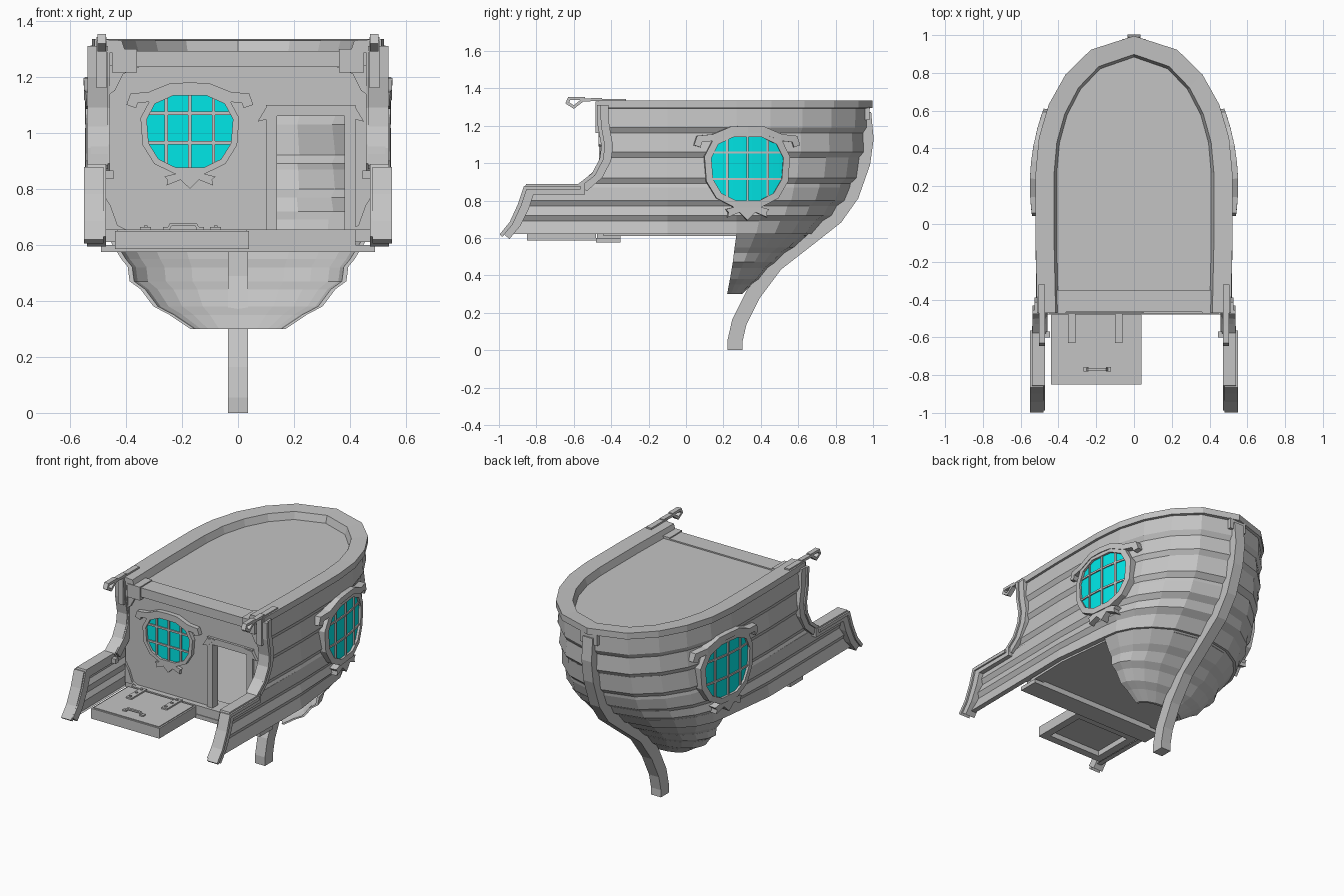
import bpy, bmesh, math
from mathutils import Matrix, Vector

if "Cube" in bpy.data.objects:
    bpy.data.objects.remove(bpy.data.objects["Cube"], do_unlink=True)


def material(name, rgb):
    m = bpy.data.materials.new(name)
    m.use_nodes = True
    m.diffuse_color = (*rgb, 1)
    m.node_tree.nodes["Principled BSDF"].inputs["Base Color"].default_value = (*rgb, 1)
    return m


GREY = material("timber grey", (0.55, 0.55, 0.55))
CYAN = material("cyan glass", (0.0, 0.8, 0.8))
FRONT = Matrix.Identity(4)
SIDE = Matrix.Rotation(math.pi / 2, 4, "Z")


def build(name, verts, faces, mat=GREY, m=FRONT):
    bm = bmesh.new()
    vs = [bm.verts.new(m @ Vector(v)) for v in verts]
    for f in faces:
        bm.faces.new([vs[i] for i in f])
    bmesh.ops.recalc_face_normals(bm, faces=bm.faces)
    mesh = bpy.data.meshes.new(name)
    bm.to_mesh(mesh)
    bm.free()
    mesh.materials.append(mat)
    ob = bpy.data.objects.new(name, mesh)
    bpy.context.scene.collection.objects.link(ob)
    return ob


def loft(name, sections, mat=GREY, m=FRONT, closed=False):
    """Skin a row of equal cross-sections."""
    n, k = len(sections), len(sections[0])
    verts = [p for s in sections for p in s]
    faces = []
    for i in range(n if closed else n - 1):
        j = (i + 1) % n
        for a in range(k):
            b = (a + 1) % k
            faces.append((i * k + a, i * k + b, j * k + b, j * k + a))
    if not closed:
        faces += [tuple(range(k)), tuple(range((n - 1) * k, n * k))]
    return build(name, verts, faces, mat, m)


def plate(name, pts, d0, d1, m=FRONT):
    """Extrude an outline (across, up) from depth d0 out to d1."""
    return loft(name, [[(u, -d, v) for u, v in pts] for d in (d0, d1)], GREY, m)


def box(name, x, y, z, m=FRONT):
    return plate(name, [(x[0], z[0]), (x[1], z[0]), (x[1], z[1]), (x[0], z[1])],
                 -y[0], -y[1], m)


def sweep(name, path, half, d0, d1, m=FRONT, closed=False):
    """Mitred strip along a path (across, up), from depth d0 to d1."""
    pts = [Vector(p) for p in path]
    n, secs = len(pts), []
    for i, p in enumerate(pts):
        a = (p - pts[i - 1]).normalized() if i or closed else None
        b = (pts[(i + 1) % n] - p).normalized() if i < n - 1 or closed else None
        a, b = a or b, b or a
        t = (a + b).normalized()
        o = Vector((-t.y, t.x)) * half / max(t.dot(a), 0.5)
        q, r = p + o, p - o
        secs.append([(q.x, -d0, q.y), (q.x, -d1, q.y), (r.x, -d1, r.y), (r.x, -d0, r.y)])
    return loft(name, secs, GREY, m, closed)


# Hull lines: height, half width, bow end, start of the bow curve
LINES = [(.30, .17, .30, .22), (.38, .29, .38, .235), (.47, .375, .47, .25),
         (.55, .405, .57, .26), (.62, .46, .66, .27), (.72, .49, .77, .27),
         (.80, .498, .84, .27), (.92, .50, .905, .27), (1.06, .50, .945, .27),
         (1.19, .50, .96, .27), (1.33, .505, .98, .27)]


def ring(z, off, front=None, height=None):
    """Plan outline at height z, from one side round the bow to the other."""
    for lo, hi in zip(LINES, LINES[1:]):
        if z <= hi[0]:
            break
    t = (z - lo[0]) / (hi[0] - lo[0])
    w, bow, start = [a + (b - a) * t for a, b in zip(lo[1:], hi[1:])]
    half = [] if front is None else [(.497 + off, front), (.505 + off, -.1)]
    for deg in (0, 15, 30, 46, 64):
        a = math.radians(deg)
        half.append(((w + off) * math.cos(a), start + (bow + off - start) * math.sin(a)))
    full = half + [(0, bow + off)] + [(-x, y) for x, y in half[::-1]]
    return [(x, y, z if height is None else height) for x, y in full]


# Lapped planks: bottom, top, front ends, overhangs, bevel heights (each bottom then top)
LAP, LOW, BEV, THICK = .016, .012, .03, .016
PLANKS = [(.30, .38, None, None, 0, 0, 0, BEV), (.38, .47, None, None, LOW, 0, BEV, BEV),
          (.47, .55, None, None, LOW, 0, BEV, BEV), (.55, .62, None, None, LOW, 0, BEV, 0),
          (.62, .72, -.96, -.90, LAP, 0, 0, BEV), (.72, .80, -.90, -.86, LAP, 0, BEV, BEV),
          (.80, .87, -.86, -.84, LAP, .007, BEV, 0), (.87, .92, -.55, -.49, .007, 0, 0, BEV),
          (.92, 1.06, -.49, -.42, LAP, 0, BEV, BEV), (1.06, 1.19, -.42, -.43, LAP, 0, BEV, BEV),
          (1.19, 1.31, -.43, -.44, LAP, 0, BEV, 0)]
for i, (z0, z1, f0, f1, o0, o1, d0, d1) in enumerate(PLANKS):
    skin = [(z1 - d1, o1, f1), (z0, o0, f0), (z0 - d0, -.001, f0)]
    rows = [ring(*r) for r in skin] + [ring(z, o - THICK, f) for z, o, f in skin[::-1]]
    loft(f"hull_plank_{i + 1}", list(zip(*rows)))

# Top rail, deck, cabin floor
loft("top_rail", list(zip(ring(1.33, .016, -.47, 1.335), ring(1.33, .016, -.47, 1.295),
                          ring(1.33, -.098, -.47, 1.28), ring(1.33, -.082, -.47, 1.33))))
for name, z, off, front, h in (("deck", 1.33, -.04, -.42, 1.285),
                               ("cabin_floor", .63, -.02, -.44, .63)):
    loft(name, [ring(z, off, front, h), ring(z, off, front, h - .02)])

# Stem and keel with a cap under the rail
KEEL = [(.95, 1.27), (.963, 1.13), (.945, 1.0), (.885, .83), (.80, .71), (.66, .60),
        (.48, .46), (.36, .30), (.285, .15), (.262, .05), (.262, 0)]
sweep("keel", KEEL, .04, -.035, .035, SIDE)
box("stem_cap", (-.06, .06), (.91, .98), (1.23, 1.30))

# Stepped edge trim on both side walls, with hooks
UPPER = [(-.442, 1.31), (-.438, 1.2), (-.418, 1.09), (-.428, 1.02), (-.47, .94), (-.55, .87)]
LOWER = [(-.54, .86), (-.835, .86), (-.865, .77), (-.91, .68), (-.965, .612)]
HOOK = [(-.45, 1.34), (-.55, 1.338), (-.60, 1.30), (-.635, 1.322), (-.625, 1.345), (-.54, 1.345)]
for s, side in ((1, "left"), (-1, "right")):
    for level, path, a, b in (("upper", UPPER, .457, .527), ("lower", LOWER, .472, .54)):
        sweep(f"{side}_{level}_trim", path, .028, s * a, s * b, SIDE)
        bead = [(y - .024, z + (.008 if -.9 < y < -.5 else 0)) for y, z in path]
        sweep(f"{side}_{level}_bead", bead, .01, s * (a + .008), s * (b + .01), SIDE)
    sweep(side + "_hook", HOOK, .008, s * .472, s * .502, SIDE)
    for part, xs, ys, zs in (("hook_strap", (.47, .505), (-.47, -.32), (1.33, 1.343)),
                             ("hook_plate", (.47, .505), (-.485, -.465), (1.16, 1.33)),
                             ("trim_knob", (.445, .475), (-.60, -.57), (.835, .865)),
                             ("beam_end", (.36, .45), (-.475, -.35), (1.215, 1.30))):
        box(f"{side}_{part}", [s * x for x in xs], ys, zs)
    # Rounded gussets in the corners of the front wall
    plate(side + "_upper_gusset", [(s * .47, 1.24), (s * .34, 1.24), (s * .41, 1.21),
                                   (s * .44, 1.15), (s * .47, 1.13)], .43, .455)
    plate(side + "_lower_gusset", [(s * .48, .655), (s * .40, .655), (s * .43, .67),
                                   (s * .455, .74), (s * .48, .78)], .43, .455)

# Front wall with an open doorway
box("front_wall_wide", (-.485, .14), (-.44, -.40), (.62, 1.29))
box("front_wall_narrow", (.38, .485), (-.44, -.40), (.62, 1.29))
box("front_wall_over_door", (.14, .38), (-.44, -.40), (1.07, 1.29))
box("front_beam", (-.42, .42), (-.465, -.35), (1.235, 1.293))
sweep("door_frame", [(.12, .65), (.12, 1.08), (.40, 1.08), (.40, .65)], .02, .43, .455)
for s in (-1, 1):
    plate("door_lintel_end", [(.26 + s * .10, 1.10), (.26 + s * .16, 1.09),
                              (.26 + s * .19, 1.04), (.26 + s * .15, 1.05)], .43, .46)
box("door_sill", (-.42, .42), (-.475, -.35), (.59, .655))
box("sill_beam", (-.49, .49), (-.48, -.35), (.575, .60))

# Lowered hatch with hinges and handle
for name, xs, ys in (("inner", (-.44, .04), (-.53, -.48)), ("outer", (-.44, .04), (-.85, -.80)),
                     ("right", (-.44, -.39), (-.80, -.53)), ("left", (-.01, .04), (-.80, -.53))):
    box(f"hatch_{name}_rail", xs, ys, (.585, .65))
box("hatch_panel", (-.43, .03), (-.84, -.49), (.62, .655))
for x in (-.33, -.08):
    box("hatch_hinge", (x - .02, x + .02), (-.63, -.475), (.65, .664))
    for y in (-.61, -.55, -.50):
        box("hinge_bolt", (x - .006, x + .006), (y - .006, y + .006), (.66, .67))
sweep("hatch_handle", [(-.25, .655), (-.24, .672), (-.15, .672), (-.14, .655)], .005, .763, .777)
for x in (-.255, -.135):
    box("handle_foot", (x - .013, x + .013), (-.782, -.758), (.65, .663))


def window(name, m, rx, rz, rim, bend):
    """Barred window with brow and pendant, bent back to follow a curved wall."""
    outline, parts = [], []
    for i in range(12):
        a = 2 * math.pi * (i + .5) / 12
        c, s = math.cos(a), math.sin(a)
        v = math.copysign(abs(s) ** .85, s)
        outline.append((rx * math.copysign(abs(c) ** .8, c) * (1 + .07 * v), rz * v))
    # Glass runs between the upper and lower halves of the outline
    cols = [(o[0][0], o[0][1], o[1][1]) for o in zip(outline[:6], outline[:5:-1])]
    fine = [[a + (b - a) * t / 3 for a, b in zip(p, q)]
            for p, q in zip(cols, cols[1:]) for t in range(3)] + [cols[-1]]
    panes = [[(u, d, v) for d, v in ((.01, hi), (-.005, hi), (-.005, lo), (.01, lo))]
             for u, hi, lo in fine]
    parts.append(loft(name + "_glass", panes, CYAN, m))
    parts.append(sweep(name + "_frame", outline, rim, -.05, .02, m, True))
    for k in (-.51, 0, .51):
        h = rz * (1 - k * k) ** .4
        parts.append(box(name + "_upright", (k * rx - .006, k * rx + .006), (-.013, 0), (-h, h), m))
    for k in (-.28, .45):
        w = rx * (1 - k * k) ** .4
        path = [(w * t / 6, k * rz) for t in range(-6, 7)]
        parts.append(sweep(name + "_crossbar", path, .006, 0, .012, m))
    brow = [(-1.26, .62), (-1.2, .82), (-.85, .86), (-.4, 1.07), (0, 1.09)]
    brow += [(-u, v) for u, v in brow[-2::-1]]
    parts.append(sweep(name + "_brow", [(u * rx, v * rz) for u, v in brow], .018, -.05, .024, m))
    drop = [(-.25, -1.03), (-.55, -1.12), (-.48, -1.2), (-.5, -1.34), (-.2, -1.2), (0, -1.42)]
    drop += [(-u, v) for u, v in drop[-2::-1]]
    parts.append(plate(name + "_pendant", [(u * rx, v * rz) for u, v in drop], -.04, .015, m))
    for v in [v for ob in parts for v in ob.data.vertices]:
        u = (m.inverted() @ v.co).x
        v.co += m.to_3x3() @ Vector((0, bend * u * u, 0))


window("front_window", Matrix.Translation((-.172, -.445, 1.005)), .166, .144, .011, 0)
for s, side in ((1, "left"), (-1, "right")):
    turn = Matrix.Rotation(s * (math.pi / 2 + math.radians(6.2)), 4, "Z")
    window(side + "_window", Matrix.Translation((s * .521, .328, .97)) @ turn, .213, .194, .018, .44)
